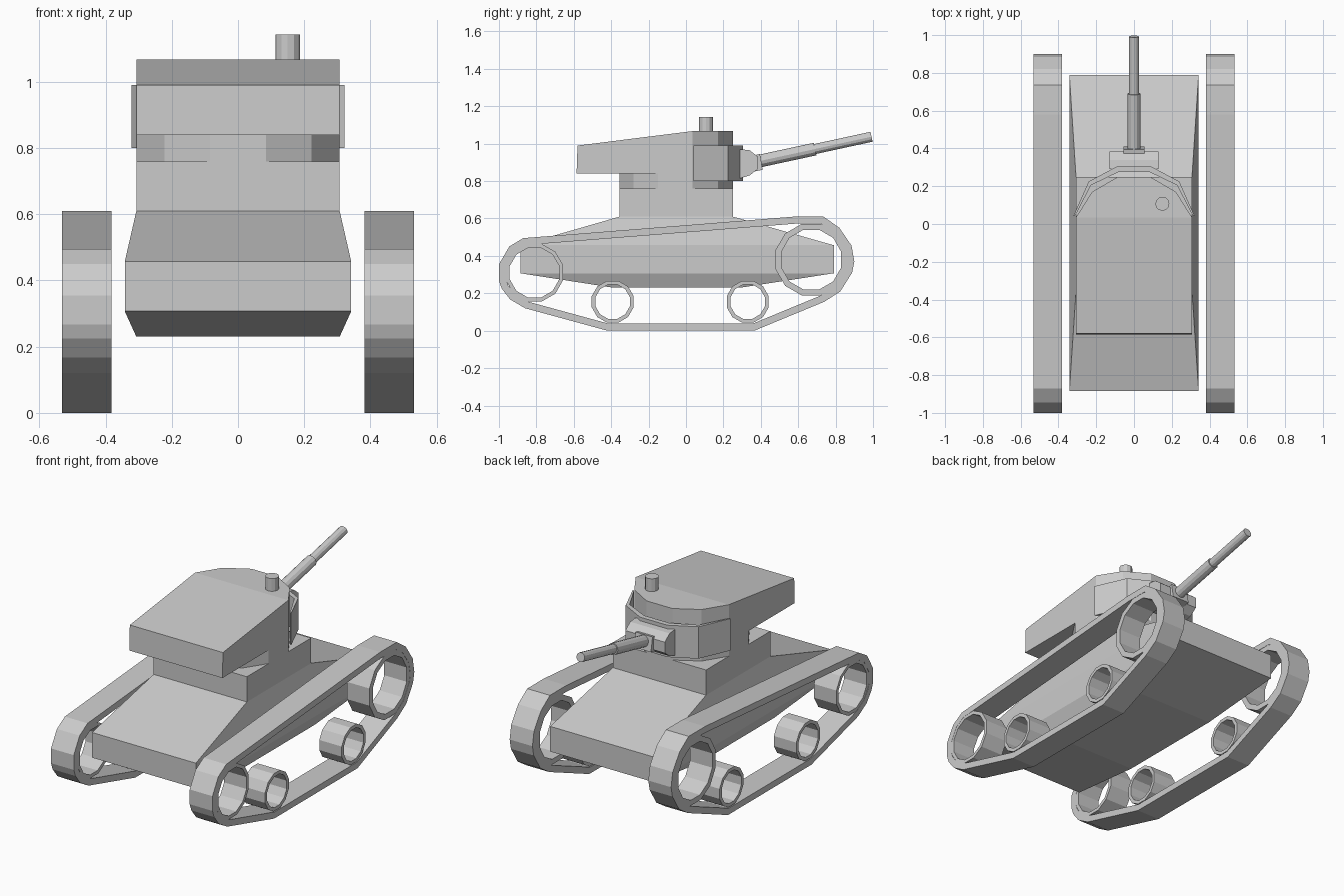
import bpy, bmesh
from math import sin, cos, pi
from mathutils import Vector

if "Cube" in bpy.data.objects:
    bpy.data.objects.remove(bpy.data.objects["Cube"])


def loft(name, rings, closed=False, mirror=False, split=None):
    """Skin rings of points; cap the ends, or join last ring to first."""
    bm = bmesh.new()
    vs = [[bm.verts.new(p) for p in r] for r in rings]
    n = len(rings[0])
    pairs = list(zip(vs, vs[1:])) + ([(vs[-1], vs[0])] if closed else [])
    for a, b in pairs:
        for i in range(n):
            j = (i + 1) % n
            bm.faces.new((a[i], a[j], b[j], b[i]))
    if not closed:
        bm.faces.new(vs[0])
        top = bm.faces.new(vs[-1])
        if split:
            bmesh.utils.face_split(top, vs[-1][split[0]], vs[-1][split[1]])
    bmesh.ops.recalc_face_normals(bm, faces=bm.faces[:])
    me = bpy.data.meshes.new(name)
    bm.to_mesh(me)
    bm.free()
    ob = bpy.data.objects.new(name, me)
    bpy.context.collection.objects.link(ob)
    if mirror:
        ob.modifiers.new("mirror", 'MIRROR').use_axis[0] = True
    return ob


def rect(w, y0, y1, z):
    return [(-w, y0, z), (w, y0, z), (w, y1, z), (-w, y1, z)]


def at_z(pts, z):
    return [(x, y, z) for x, y in pts]


def at_x(pts, x):
    return [(x, y, z) for y, z in pts]


def sym(pts):
    """Complete a right-hand outline (front to back) with its mirror image."""
    return pts + [(-x, y) for x, y in reversed(pts)]


def circle(cy, cz, r, n=12):
    return [(cy + r * cos(2 * pi * (i + .5) / n), cz + r * sin(2 * pi * (i + .5) / n)) for i in range(n)]


def inset(pts, d):
    """Mitred inward offset of a convex clockwise outline."""
    out = []
    for i, p in enumerate(pts):
        p = Vector(p)
        e1 = (p - Vector(pts[i - 1])).normalized()
        e2 = (Vector(pts[(i + 1) % len(pts)]) - p).normalized()
        n1, n2 = Vector((e1.y, -e1.x)), Vector((e2.y, -e2.x))
        out.append(tuple(p + (n1 + n2) * d / (1 + n1.dot(n2))))
    return out


def band(name, outer, inner, x0, x1):
    loft(name, [at_x(outer, x0), at_x(outer, x1), at_x(inner, x1), at_x(inner, x0)],
         closed=True, mirror=True)


def rod(name, p, q, r, n=12):
    """Cylinder between two points."""
    p, q = Vector(p), Vector(q)
    rot = (q - p).to_track_quat('Z', 'Y')
    ring = [rot @ Vector((r * cos(2 * pi * i / n), r * sin(2 * pi * i / n), 0)) for i in range(n)]
    loft(name, [[p + v for v in ring], [q + v for v in ring]])


# Hull: stacked rectangular sections
loft("hull", [rect(.307, -.39, .29, .23), rect(.342, -.885, .79, .307),
              rect(.342, -.885, .79, .457), rect(.307, -.355, .25, .61),
              rect(.307, -.355, .25, .76)])

# Turret neck and sloped turret body with rear overhang
nose = [(.307, .035), (.222, .17), (.085, .25)]
neck = sym([(.085, -.355), (.222, -.28), (.307, -.15)] + nose)
loft("turret_neck", [at_z(neck, .76), at_z(neck, .84)])
body = sym([(.307, -.58)] + nose)
loft("turret", [[(x, y - (.005 if y < -.5 else 0), .84) for x, y in body],
                [(x, y, .99 if y < -.5 else 1.067) for x, y in body]], split=(1, 6))

# Curved shield plate wrapped round the turret nose
outer = sym([(.322, .04), (.24, .225), (.09, .305)])
inner = sym([(.308, .05), (.228, .205), (.083, .275)])
plate = outer + inner[::-1]
loft("shield_plate", [at_z(plate, .80), at_z(plate, .99)])

# Gun mount and barrel
mount = [(.29, .815), (.34, .83), (.385, .865), (.385, .93), (.34, .965), (.29, .97)]
loft("gun_mount", [at_x(mount, -.13), at_x(mount, .13)])
collar = [(.36, .85), (.41, .86), (.395, .945), (.35, .935)]
loft("gun_collar", [at_x(collar, -.056), at_x(collar, .056)])
rod("barrel_base", (0, .37, .902), (0, .69, .971), .034)
rod("barrel_tip", (0, .66, .965), (0, .992, 1.037), .027)

# Hatch periscope
rod("periscope", (.15, .107, 1.03), (.15, .107, 1.143), .037)

# Tracks, clockwise from the lower front
track = [(-.42, 0), (-.86, .12), (-.94, .167), (-.985, .225), (-1, .267), (-1, .355),
         (-.945, .45), (-.87, .495), (.58, .61), (.735, .61), (.82, .55), (.885, .455),
         (.90, .37), (.888, .31), (.825, .21), (.74, .155), (.365, 0)]
band("track", track, inset(track, .038), .382, .532)

# Wheels: y, z, outer radius, inner radius
for name, y, z, ro, ri in (("front_wheel", -.81, .31, .158, .137),
                           ("rear_wheel", .67, .38, .198, .165),
                           ("front_road_wheel", -.392, .155, .116, .095),
                           ("rear_road_wheel", .33, .155, .116, .095)):
    band(name, circle(y, z, ro), circle(y, z, ri), .383, .531)
